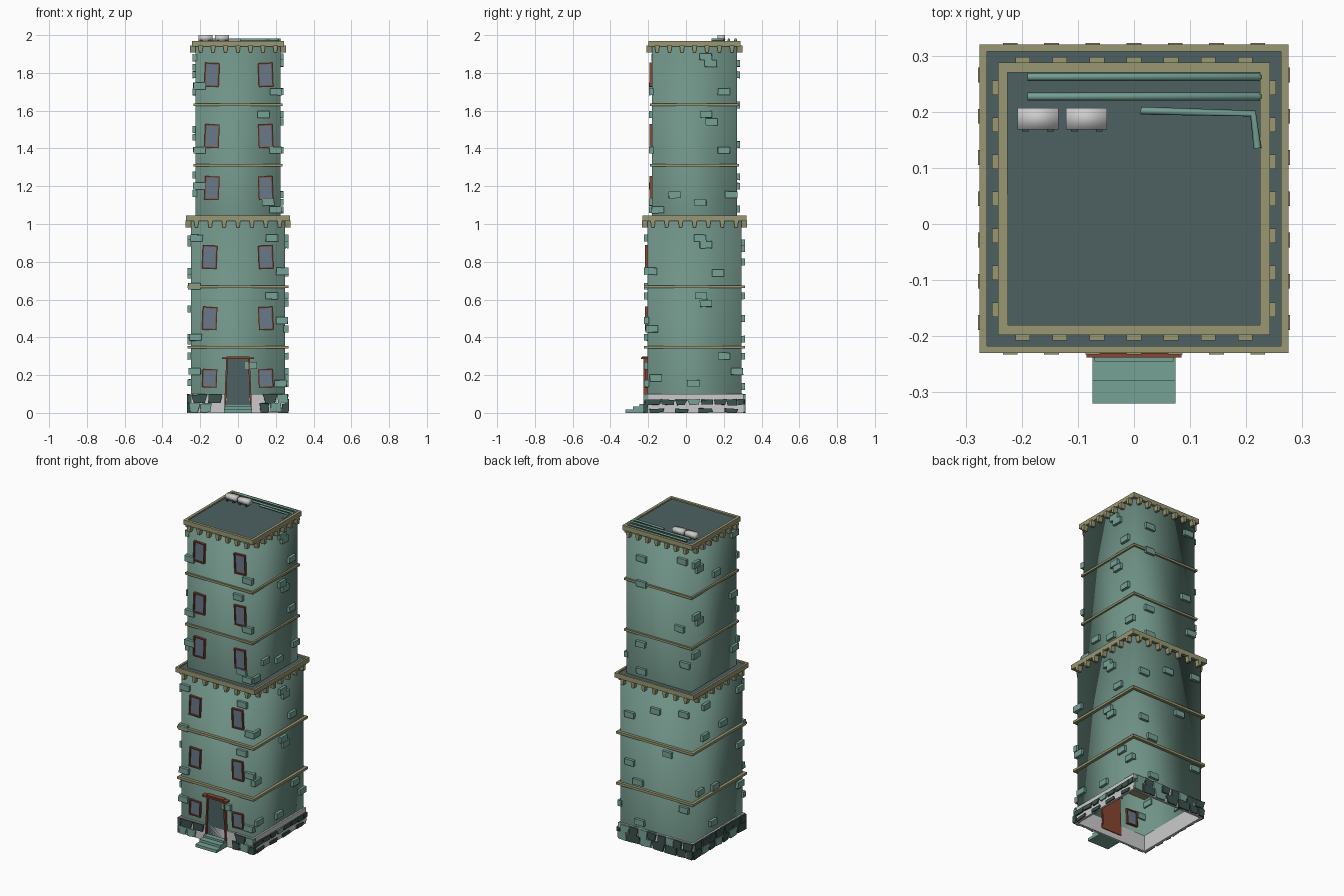
import bpy, bmesh, math, random
from math import radians
from mathutils import Matrix, Vector

if "Cube" in bpy.data.objects:
    bpy.data.objects.remove(bpy.data.objects["Cube"])

random.seed(4)
CY = 0.045            # tower centre in y
LOW, UP = 0.25, 0.225  # half widths of the two tower sections


def material(name, rgb):
    m = bpy.data.materials.new(name)
    m.diffuse_color = (*rgb, 1)
    m.use_nodes = True
    m.node_tree.nodes["Principled BSDF"].inputs["Base Color"].default_value = m.diffuse_color
    return m


WALL = material("wall_green", (0.16, 0.29, 0.24))
BRICK = material("brick_green", (0.18, 0.36, 0.30))
TRIM = material("trim_khaki", (0.32, 0.31, 0.17))
ROOF = material("roof_slate", (0.075, 0.12, 0.12))
GLASS = material("glass_blue", (0.14, 0.19, 0.25))
FRAME = material("frame_red", (0.25, 0.06, 0.03))
STONE = material("stone_dark", (0.045, 0.085, 0.075))


def on_wall(side, u, half, z, tilt=0.0):
    """Frame on a wall: x along it, -y outward. 0 front, 1 right, 2 back, 3 left."""
    return (Matrix.Translation((0, CY, 0)) @ Matrix.Rotation(side * math.pi / 2, 4, 'Z')
            @ Matrix.Translation((u, -half, z)) @ Matrix.Rotation(tilt, 4, 'Y'))


def blocks(name, mat, items, smooth=False, open_bottom=False, jitter=0.0):
    """One object from boxes given as (matrix, size, taper of the lower end)."""
    bm = bmesh.new()
    for mtx, size, taper in items:
        verts = bmesh.ops.create_cube(bm, size=1)["verts"]
        if open_bottom:
            low = {f for v in verts for f in v.link_faces if f.calc_center_median().z < -0.4}
            bmesh.ops.delete(bm, geom=list(low), context='FACES_ONLY')
        for v in verts:
            k = taper if v.co.z < 0 else 1
            co = Vector((v.co.x * size[0] * k, v.co.y * size[1], v.co.z * size[2]))
            if jitter:
                co.x += random.uniform(-jitter, jitter)
                co.z += random.uniform(-jitter, jitter) * 0.6
            v.co = mtx @ co
    me = bpy.data.meshes.new(name)
    bm.to_mesh(me)
    bm.free()
    if mat:
        me.materials.append(mat)
    for p in me.polygons:
        p.use_smooth = smooth
    ob = bpy.data.objects.new(name, me)
    bpy.context.collection.objects.link(ob)
    return ob


def span(x0, x1, y0, y1, z0, z1):
    return (Matrix.Translation(((x0 + x1) / 2, (y0 + y1) / 2, (z0 + z1) / 2)),
            (x1 - x0, y1 - y0, z1 - z0), 1)


def slab(half, z0, z1):
    return span(-half, half, CY - half, CY + half, z0, z1)


def rim(inner, outer, z0, z1):
    w = outer - inner
    return [(on_wall(s, 0, (inner + outer) / 2, (z0 + z1) / 2),
             (2 * (outer if s % 2 == 0 else inner), w, z1 - z0), 1) for s in range(4)]


# Tower walls, hollow and open underneath
blocks("lower_walls", WALL, [slab(LOW, 0, 1.02)], smooth=True, open_bottom=True)
blocks("upper_walls", WALL, [slab(UP, 1.03, 1.95)], smooth=True, open_bottom=True)

# Storey bands, cornices and decks
blocks("storey_bands", TRIM, [slab(0.268, 0.34, 0.355), slab(0.268, 0.66, 0.675),
                              slab(0.236, 1.305, 1.318), slab(0.236, 1.625, 1.638)])
blocks("lower_cornice", TRIM, rim(0.262, 0.275, 1.015, 1.045))
blocks("lower_deck", ROOF, [slab(0.263, 1.018, 1.036)])
blocks("upper_cornice", TRIM, rim(0.225, 0.2425, 1.94, 1.97))
blocks("roof_deck", ROOF, [slab(0.228, 1.945, 1.962)])

# Tapered brackets below both cornices
for name, half, step, z in (("lower_brackets", LOW, 0.0735, 1.0), ("upper_brackets", UP, 0.066, 1.926)):
    blocks(name, TRIM, [(on_wall(s, i * step, half + 0.013, z), (0.026, 0.03, 0.036), 0.6)
                        for s in range(4) for i in range(-3, 4)])

# Windows: a slightly crooked frame and pane, two per storey on the front
panes, frames = [], []
for z, h in ((0.183, 0.09), (0.5, 0.115), (0.825, 0.115), (1.19, 0.118), (1.465, 0.118), (1.79, 0.118)):
    half = LOW if z < 1 else UP
    for x in ((-0.15, 0.147) if z < 1 else (-0.138, 0.146)):
        tilt = radians(2.5 if x < 0 else -2.5)
        base = on_wall(0, x, half, z, tilt)
        w = 0.07
        panes.append((base, (w, 0.012, h), 1))
        for sgn in (-1, 1):
            frames.append((base @ Matrix.Translation((sgn * w / 2, 0, 0)), (0.007, 0.026, h + 0.007), 1))
            frames.append((base @ Matrix.Translation((0, 0, sgn * h / 2)), (w, 0.026, 0.007), 1))
blocks("window_panes", GLASS, panes)
blocks("window_frames", FRAME, frames)

# Door with leaning jambs, and a lintel
blocks("door_panel", ROOF, [(on_wall(0, 0, LOW + 0.004, 0.16), (0.11, 0.012, 0.25), 1.15)])
blocks("door_back", FRAME, [(on_wall(0, 0, LOW - 0.006, 0.16), (0.12, 0.008, 0.25), 1.1)])
blocks("door_jambs", FRAME, [(on_wall(0, s * 0.063, LOW + 0.006, 0.163, radians(-2.5 * s)),
                              (0.009, 0.028, 0.25), 1) for s in (-1, 1)])
blocks("door_lintel", FRAME, [span(-0.085, 0.085, -0.238, -0.2, 0.284, 0.294),
                              span(-0.06, 0.06, -0.232, -0.2, 0.292, 0.298)])

# Entrance steps
blocks("entrance_steps", BRICK, [span(-0.074, 0.074, -0.32, -0.205, 0, 0.018),
                                 span(-0.074, 0.074, -0.28, -0.205, 0.018, 0.034),
                                 span(-0.07, 0.07, -0.245, -0.205, 0.034, 0.046)])

# Foundation: pale band behind two courses of rough stones
blocks("foundation_band", None, rim(0.246, 0.26, 0.0, 0.1))
stones, pale = [], []
for side in range(4):
    for row, z in enumerate((0.026, 0.075)):
        u = -0.262 + 0.02 * row
        while u < 0.25:
            w = min(random.uniform(0.05, 0.085), 0.265 - u)
            c = u + w / 2
            u += w + 0.004
            if side == 0 and abs(c) < 0.1:
                continue
            if side == 1 and (row == 1 or random.random() < 0.25):
                continue
            zz = 0.056 if side == 1 else z
            h = 0.028 if side == 1 else 0.046
            target = pale if random.random() < 0.15 else stones
            target.append((on_wall(side, c, 0.258, zz), (w, 0.022, h), random.uniform(0.7, 1)))
    for i in range(4):
        if side == 1:
            stones.append((on_wall(1, -0.2 + 0.13 * i, 0.258, 0.012), (0.07, 0.02, 0.02), 1))
blocks("foundation_stones", STONE, stones, jitter=0.006)
blocks("pale_foundation_stones", BRICK, pale, jitter=0.006)

# Raised bricks per side, as (position along wall in x or y, height)
bricks = {
    0: [(.18, .925), (.235, .75), (.18, .62), (.232, .49), (.07, .25), (.225, .155), (-.22, .925),
        (-.23, .67), (-.225, .4), (-.23, .22), (.2, 1.7), (.135, 1.58), (.2, 1.39), (.2, 1.075),
        (.16, 1.115), (-.205, 1.73), (-.205, 1.39), (-.205, 1.2)],
    1: [(.075, .925), (.105, .89), (.17, .74), (-.185, .75), (.08, .62), (.105, .58), (-.18, .445),
        (.2, .3), (.27, .22), (.04, .155), (-.16, .185), (.105, 1.885), (.13, 1.85), (.2, 1.7),
        (.105, 1.58), (.135, 1.54), (.2, 1.39), (-.06, 1.155), (.075, 1.115), (.24, 1.155), (-.15, 1.075)],
    2: [(.115, 1.79), (.115, 1.63), (.12, 1.25), (.115, 1.08), (-.17, 1.85), (-.15, 1.42), (-.19, 1.2),
        (.18, .8), (0, .87), (.18, .5), (-.083, .62), (.11, .14), (.12, .39), (-.2, .9), (-.2, .3)],
    3: [(.23, 1.83), (.2, 1.79), (-.15, 1.88), (.23, 1.5), (.2, 1.46), (-.14, 1.5), (.235, 1.26),
        (-.15, 1.16), (.03, 1.7), (.17, .92), (-.17, .9), (.18, .73), (0, .75), (-.17, .55),
        (.23, .4), (.08, .38), (-.17, .3), (.1, .16)]}
items = []
for side, spots in bricks.items():
    for p, z in spots:
        u = p - CY if side % 2 else p
        u *= -1 if side > 1 else 1
        half = (LOW if z < 1.02 else UP) + 0.004
        items.append((on_wall(side, u, half, z), (0.064, 0.026, 0.036), 1))
blocks("raised_bricks", BRICK, items, jitter=0.002)

# Rooftop pipes
def pipe(name, pts, r=0.007):
    cu = bpy.data.curves.new(name, 'CURVE')
    cu.dimensions = '3D'
    cu.bevel_depth, cu.bevel_resolution, cu.use_fill_caps = r, 1, True
    sp = cu.splines.new('POLY')
    sp.points.add(len(pts) - 1)
    for q, co in zip(sp.points, pts):
        q.co = (*co, 1)
    cu.materials.append(BRICK)
    bpy.context.collection.objects.link(bpy.data.objects.new(name, cu))


for i, y in enumerate((0.262, 0.227)):
    pipe(f"roof_pipe_{i + 1}", [(-0.19, y, 1.976), (0.22, y, 1.976), (0.224, y, 1.96)])
pipe("bent_roof_pipe", [(0.012, 0.202, 1.976), (0.212, 0.197, 1.976), (0.22, 0.135, 1.976)])

# Rooftop air units on small feet
units = [span(x, x + 0.073, 0.168, 0.207, 1.97, 2.0) for x in (-0.208, -0.121)]
blocks("air_units", None, units, smooth=True)
blocks("air_unit_feet", STONE, [span(x, x + 0.012, 0.165, 0.2, 1.96, 1.975)
                                for x in (-0.2, -0.155, -0.112, -0.068)])
